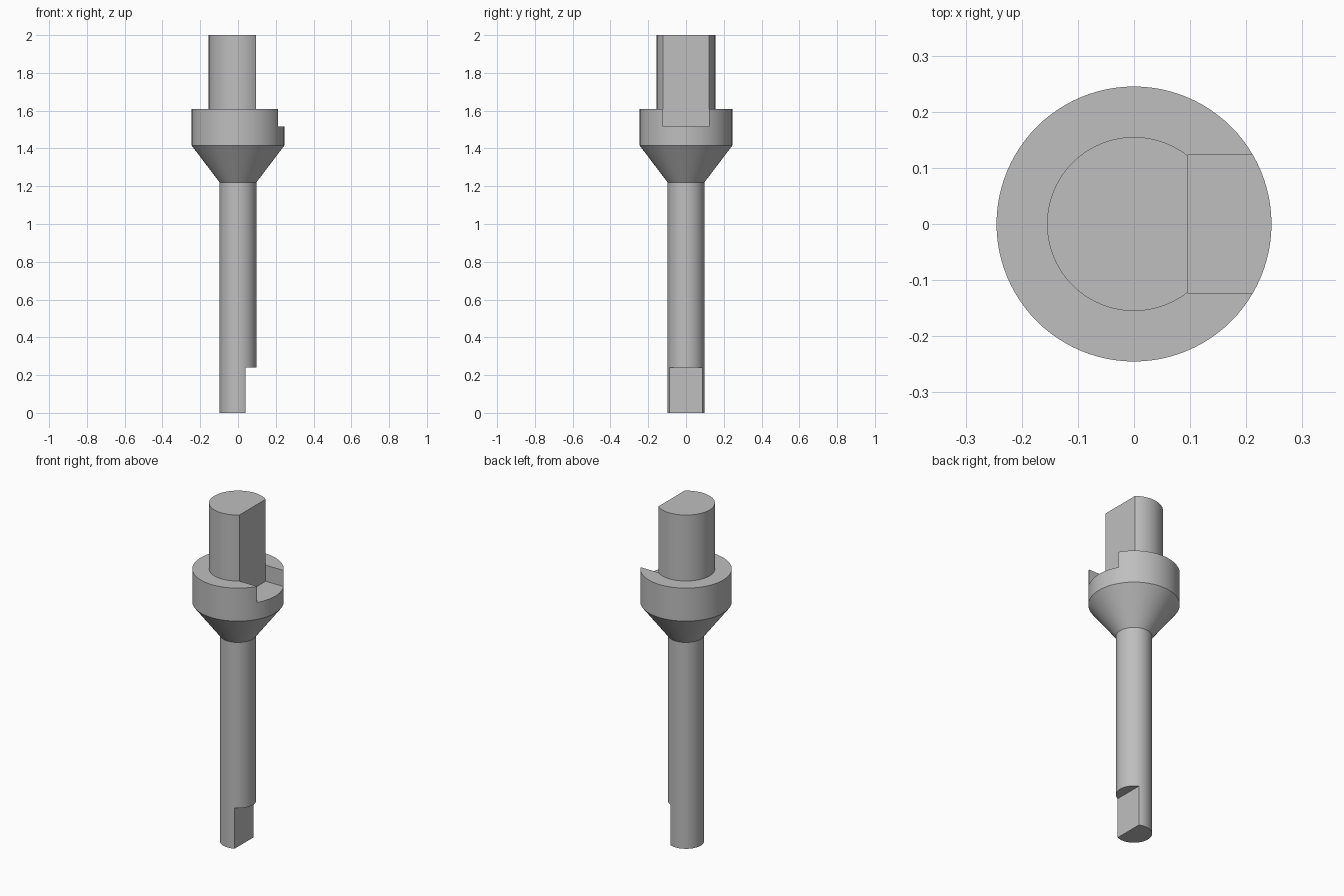
import bpy, bmesh, math
from mathutils import Matrix, Vector

cube = bpy.data.objects.get("Cube")
if cube:
    bpy.data.objects.remove(cube, do_unlink=True)

SEGMENTS = 96
SHAFT_R, COLLAR_R, TANG_R = 0.097, 0.245, 0.155

# Plain grey metal
grey = bpy.data.materials.new("grey metal")
grey.use_nodes = True
colour = (0.52, 0.52, 0.52, 1)
grey.diffuse_color = colour
grey.node_tree.nodes["Principled BSDF"].inputs["Base Color"].default_value = colour


def add_object(name, bm):
    bmesh.ops.recalc_face_normals(bm, faces=bm.faces)
    mesh = bpy.data.meshes.new(name)
    bm.to_mesh(mesh)
    bm.free()
    mesh.materials.append(grey)
    obj = bpy.data.objects.new(name, mesh)
    bpy.context.collection.objects.link(obj)
    return obj


def lathe(name, profile):
    """Revolve (radius, height) points around the z axis."""
    bm = bmesh.new()
    verts = [bm.verts.new((r, 0, z)) for r, z in profile]
    edges = [bm.edges.new(pair) for pair in zip(verts, verts[1:])]
    bmesh.ops.spin(bm, geom=verts + edges, cent=(0, 0, 0), axis=(0, 0, 1),
                   angle=math.tau, steps=SEGMENTS, use_merge=False)
    bmesh.ops.remove_doubles(bm, verts=bm.verts, dist=1e-5)
    return add_object(name, bm)


def cut_box(target, name, low, high):
    """Cut an axis-aligned box out of the target."""
    low, high = Vector(low), Vector(high)
    bm = bmesh.new()
    bmesh.ops.create_cube(bm, size=1, matrix=Matrix.Translation((low + high) / 2)
                          @ Matrix.Diagonal((*(high - low), 1)))
    cutter = add_object(name, bm)
    cutter.hide_render = True
    mod = target.modifiers.new(name, "BOOLEAN")
    mod.operation, mod.solver, mod.object = "DIFFERENCE", "EXACT", cutter
    bpy.context.view_layer.objects.active = target
    bpy.ops.object.modifier_apply(modifier=mod.name)
    bpy.data.objects.remove(cutter, do_unlink=True)


# Turned body: shaft, cone, collar and upper tang
spindle = lathe("spindle", [
    (0, 0), (SHAFT_R, 0), (SHAFT_R, 1.22), (COLLAR_R, 1.415),
    (COLLAR_R, 1.61), (TANG_R, 1.61), (TANG_R, 2), (0, 2)])

# Flat on the tang continuing as a slot through the collar rim
cut_box(spindle, "tang_flat_cutter", (0.095, -0.123, 1.515), (0.4, 0.123, 2.1))
# Flat at the foot of the shaft
cut_box(spindle, "foot_flat_cutter", (0.04, -0.2, -0.1), (0.4, 0.2, 0.24))

bpy.ops.object.select_all(action="DESELECT")
spindle.select_set(True)
bpy.context.view_layer.objects.active = spindle
bpy.ops.object.shade_smooth_by_angle(angle=math.radians(25))
